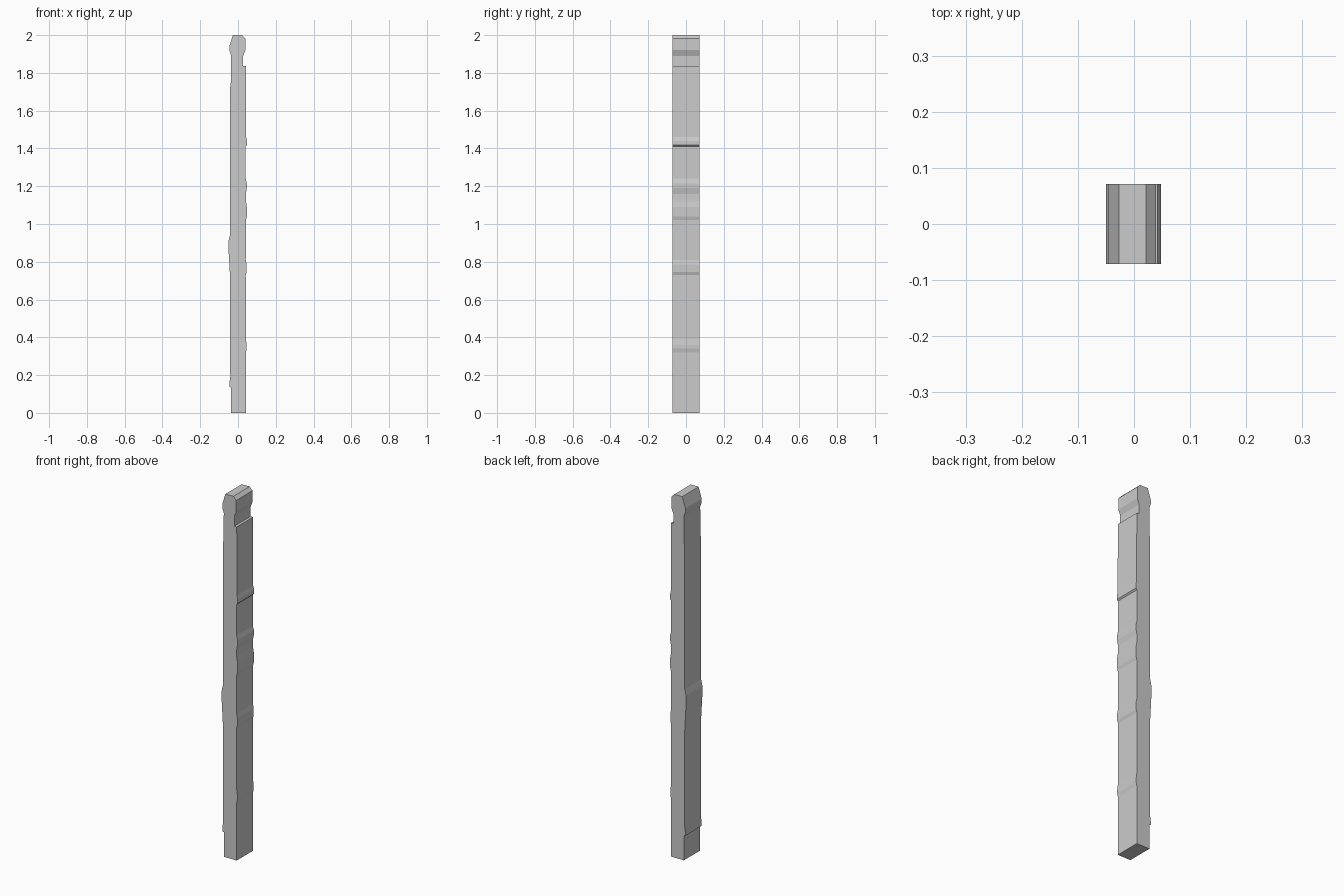
import bpy
import bmesh

# Weathered plank outline in x/z, right edge going up, then left edge going down
right_edge = [
    (0.042, 0.0), (0.042, 0.32), (0.046, 0.34), (0.046, 0.36), (0.042, 0.39),
    (0.041, 0.73), (0.046, 0.745), (0.046, 0.785), (0.041, 0.81),
    (0.042, 1.02), (0.047, 1.04), (0.047, 1.09), (0.042, 1.12),
    (0.041, 1.16), (0.047, 1.19), (0.047, 1.215), (0.041, 1.24),
    (0.041, 1.41), (0.048, 1.417), (0.048, 1.44), (0.043, 1.46),
    (0.042, 1.837),
]
# Notched neck and chamfered head
head = [
    (0.027, 1.837), (0.027, 1.89), (0.039, 1.92), (0.039, 1.982), (0.021, 2.0),
    (-0.027, 2.0), (-0.046, 1.94), (-0.046, 1.92), (-0.037, 1.893),
]
left_edge = [
    (-0.038, 1.75), (-0.042, 1.72), (-0.042, 0.945), (-0.050, 0.91), (-0.050, 0.86),
    (-0.042, 0.72), (-0.041, 0.19), (-0.046, 0.155), (-0.046, 0.138),
    (-0.037, 0.135), (-0.037, 0.0),
]


def extrude_profile(name, points, y0, y1):
    bm = bmesh.new()
    face = bm.faces.new([bm.verts.new((x, y0, z)) for x, z in points])
    result = bmesh.ops.extrude_face_region(bm, geom=[face])
    for v in result["geom"]:
        if isinstance(v, bmesh.types.BMVert):
            v.co.y = y1
    bmesh.ops.recalc_face_normals(bm, faces=bm.faces[:])
    mesh = bpy.data.meshes.new(name)
    bm.to_mesh(mesh)
    bm.free()
    obj = bpy.data.objects.new(name, mesh)
    bpy.context.collection.objects.link(obj)
    return obj


extrude_profile("wooden_plank", right_edge + head + left_edge, -0.071, 0.071)
